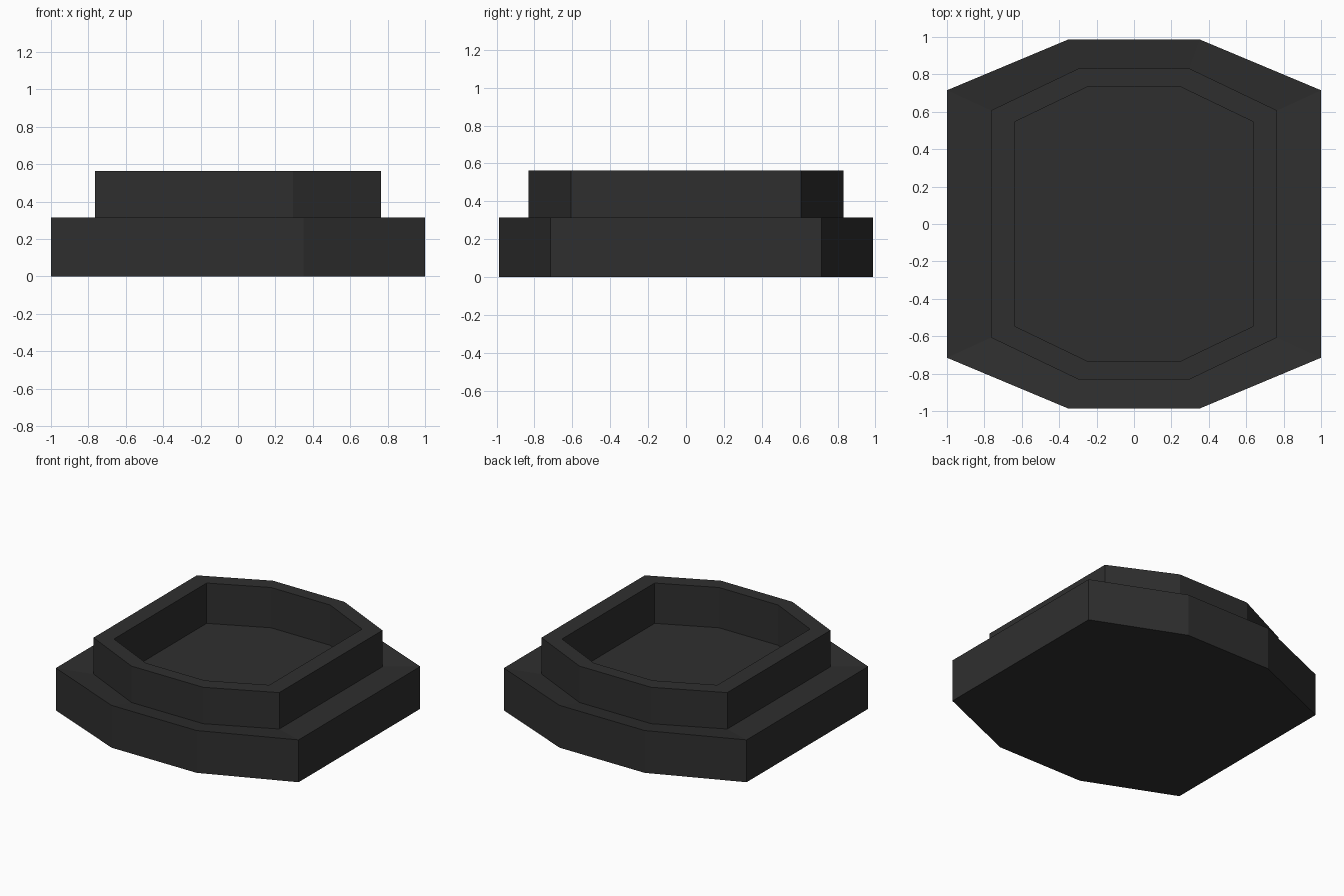
import bpy, bmesh

if "Cube" in bpy.data.objects:
    bpy.data.objects.remove(bpy.data.objects["Cube"])

dark = bpy.data.materials.new("charcoal black")
dark.diffuse_color = (0.028, 0.028, 0.028, 1)
dark.use_nodes = True
dark.node_tree.nodes["Principled BSDF"].inputs["Base Color"].default_value = dark.diffuse_color


def octagon(bm, wide_x, short_y, short_x, wide_y, z):
    """Ring of eight vertices: side corners (wide_x, short_y), end corners (short_x, wide_y)."""
    quarter = [(wide_x, short_y), (short_x, wide_y)]
    pts = quarter + [(-x, y) for x, y in reversed(quarter)]
    pts += [(-x, -y) for x, y in pts]
    return [bm.verts.new((x, y, z)) for x, y in pts]


# Stepped profile: base, slightly dished ledge, raised collar, recessed floor
outer = (1.0, 0.715, 0.35, 0.987)
collar = (0.765, 0.607, 0.295, 0.832)
inner = (0.64, 0.545, 0.243, 0.736)
profile = [(outer, 0.0), (outer, 0.315), (collar, 0.292), (collar, 0.563),
           (inner, 0.563), (inner, 0.263)]

bm = bmesh.new()
rings = [octagon(bm, *size, z) for size, z in profile]
bm.faces.new(list(reversed(rings[0])))   # underside
bm.faces.new(rings[-1])                  # recessed floor
for a, b in zip(rings, rings[1:]):
    for i in range(8):
        j = (i + 1) % 8
        bm.faces.new((a[i], a[j], b[j], b[i]))
bmesh.ops.recalc_face_normals(bm, faces=bm.faces)

mesh = bpy.data.meshes.new("stepped_octagonal_tray")
bm.to_mesh(mesh)
bm.free()
mesh.materials.append(dark)
tray = bpy.data.objects.new("stepped_octagonal_tray", mesh)
bpy.context.collection.objects.link(tray)
